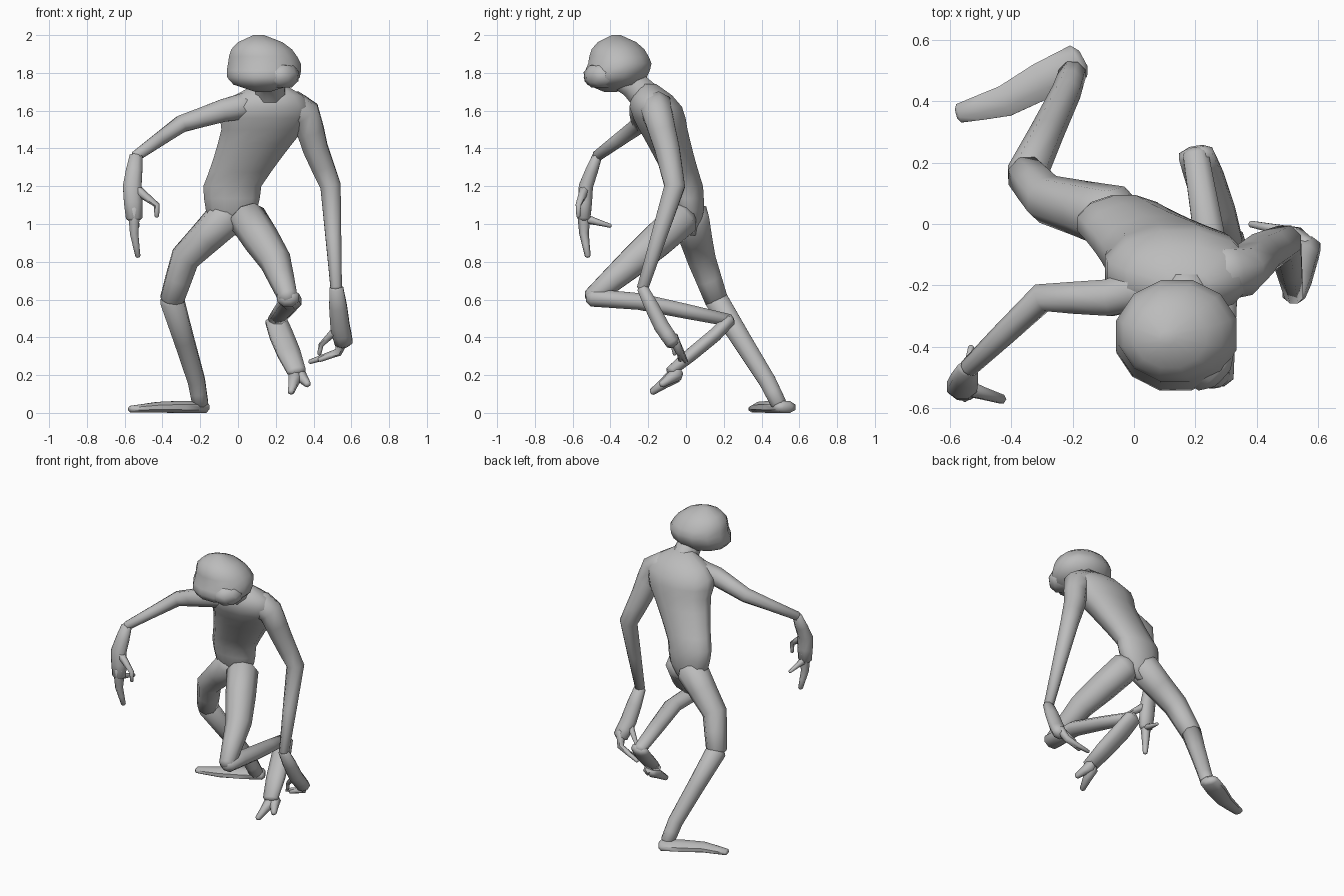
import bpy, bmesh, math
from mathutils import Vector

cube = bpy.data.objects.get("Cube")
if cube:
    bpy.data.objects.remove(cube, do_unlink=True)

# Single skin colour
grey = (0.5, 0.5, 0.5, 1)
skin = bpy.data.materials.new("grey_skin")
skin.use_nodes = True
skin.diffuse_color = grey
skin.node_tree.nodes["Principled BSDF"].inputs["Base Color"].default_value = grey

ACROSS, DEEP, UP = Vector((1, 0, 0)), Vector((0, 1, 0)), Vector((0, 0, 1))


def subdivide(joints, cuts):
    """Split every span between joints into equal pieces."""
    path = []
    for first, second in zip(joints, joints[1:]):
        path += [first.lerp(second, step / cuts) for step in range(cuts)]
    return path + [joints[-1]]


def distances(path):
    """Fraction of the total length reached at each point of the path."""
    reached = [0]
    for first, second in zip(path, path[1:]):
        reached.append(reached[-1] + (second - first).length)
    return [length / reached[-1] for length in reached]


def direction(path, index):
    """Average direction of the spans that meet at a point."""
    before, here = path[max(index - 1, 0)], path[index]
    after = path[min(index + 1, len(path) - 1)]
    return ((here - before).normalized() + (after - here).normalized()).normalized()


def tube(name, joints, start, end, flat=1, bulge=0, ease=0.7,
         side=ACROSS, axis=None, rounded=False, cuts=2, sides=8):
    """Elliptical limb through joints, tapering from the start to the end radius."""
    path = subdivide([Vector(joint) for joint in joints], cuts)
    if not rounded:
        # Domed ends close the joints between limbs
        path.insert(0, path[0] - direction(path, 0) * start / 2)
        path.append(path[-1] + direction(path, len(path) - 1) * end / 2)
    bm = bmesh.new()
    loops = []
    for index, t in enumerate(distances(path)):
        along = axis or direction(path, index)
        wide = (side - along * side.dot(along)).normalized()
        thick = along.cross(wide)
        arch = max(math.sin(math.pi * t), 0)
        radius = (start + (end - start) * t ** ease) * (1 + bulge * arch)
        if rounded:
            radius *= max(0.25, min(1, 1.4 * math.sqrt(arch)))
        elif index in (0, len(path) - 1):
            radius /= 2
        loop = []
        for corner in range(sides):
            angle = math.tau * (corner + 0.5) / sides
            point = (path[index] + wide * radius * flat * math.cos(angle)
                     + thick * radius * math.sin(angle))
            point.z = max(point.z, 0)
            loop.append(bm.verts.new(point))
        loops.append(loop)
    for low, high in zip(loops, loops[1:]):
        for corner in range(sides):
            following = (corner + 1) % sides
            bm.faces.new((low[corner], low[following], high[following], high[corner]))
    bm.faces.new(loops[0])
    bm.faces.new(loops[-1])
    bmesh.ops.recalc_face_normals(bm, faces=bm.faces)
    mesh = bpy.data.meshes.new(name)
    bm.to_mesh(mesh)
    bm.free()
    mesh.materials.append(skin)
    part = bpy.data.objects.new(name, mesh)
    bpy.context.collection.objects.link(part)
    bpy.ops.object.select_all(action='DESELECT')
    part.select_set(True)
    bpy.context.view_layer.objects.active = part
    bpy.ops.object.shade_smooth_by_angle(angle=math.radians(60))


def digit(name, joints, start, side=ACROSS):
    """Finger or toe narrowing to a blunt tip."""
    tube(name, joints, start, start / 3, side=side, sides=6)


# Torso leaning forward, widening towards the shoulders
nape = Vector((.17, -.2, 1.74))
tube("torso", [(-.04, .03, .94), (-.03, 0, 1.2), (.13, -.12, 1.5), nape],
     start=.085, end=.18, flat=1.7, ease=2, axis=UP, rounded=True, cuts=4, sides=12)

# Neck, head and the snout turned to the left
face = Vector((.16, -.38, 1.8))
tube("neck", [nape - UP * .08, nape - DEEP * .08, face], start=.1, end=.07)
tube("head", [(.13, -.4, 1.7), (.14, -.35, 1.85), (.11, -.37, 2)],
     start=.145, end=.1, flat=1.15, bulge=.3, ease=2, axis=UP, rounded=True, cuts=4, sides=12)
tube("snout", [face, (.265, -.48, 1.78)], start=.1, end=.06, flat=1.4, side=ACROSS + DEEP)

# Right arm reaching out, hand hanging from the wrist
wrist = Vector((-.54, -.47, 1.36))
palm = Vector((-.56, -.53, 1.2))
knuckles = Vector((-.55, -.54, 1.03))
tube("right_arm", [(.06, -.2, 1.63), (-.08, -.24, 1.6), (-.3, -.24, 1.53), wrist],
     start=.09, end=.03, ease=.6, side=DEEP)
tube("right_hand", [wrist, palm, knuckles], start=.026, end=.035, flat=1.3, bulge=.3)
digit("right_long_finger", [knuckles + UP * .05, knuckles - UP * .08, (-.53, -.52, .83)], .045)
digit("right_thumb", [knuckles, (-.53, -.4, .99)], .03)
hook = Vector((-.43, -.57, 1.1))
digit("right_hooked_finger", [palm, hook, hook - UP * .06], .035, side=DEEP)

# Left arm hanging, fingers curled inward
wrist = Vector((.52, -.23, .66))
palm = Vector((.54, -.13, .46))
knuckles = Vector((.56, -.07, .37))
tube("left_arm", [(.28, -.16, 1.62), (.36, -.15, 1.58), (.41, -.1, 1.4), (.49, -.06, 1.2), wrist],
     start=.1, end=.032)
tube("left_hand", [wrist, palm, knuckles], start=.03, end=.04, flat=1.25, bulge=.2)
for label, tip in (("long", (.38, 0, .27)), ("short", (.43, -.03, .28))):
    digit(f"left_{label}_finger", [knuckles + UP * .03, (.53, -.03, .32), tip], .035, side=DEEP)
digit("left_thumb", [palm, (.44, -.07, .36), (.43, -.06, .31)], .03, side=DEEP)

# Right leg standing, stretched backward
knee = Vector((-.35, .16, .6))
ankle = Vector((-.22, .43, .17))
tube("right_thigh", [(-.06, .02, 1.04), (-.28, .08, .82), knee], start=.115, end=.065)
tube("right_shin", [knee, ankle, (-.2, .49, .05)], start=.07, end=.045)
tube("right_foot", [(-.18, .53, .03), (-.42, .4, .03), (-.57, .36, .02)],
     start=.035, end=.018, flat=1.8, bulge=.4, side=DEEP)

# Left leg lifted, shin folded back and foot dropping
knee = Vector((.265, -.5, .61))
ankle = Vector((.2, .23, .49))
tube("left_thigh", [(.05, -.02, 1.03), (.2, -.28, .8), knee], start=.105, end=.05, bulge=.25)
tube("left_shin", [knee, (.28, -.25, .59), ankle], start=.052, end=.035, flat=1.25, bulge=.1)
ball = Vector((.31, -.08, .22))
tube("left_foot", [ankle, (.23, .15, .41), ball], start=.035, end=.03, flat=1.7, bulge=.25)
for label, tip in (("inner", (.28, -.18, .11)), ("outer", (.37, -.13, .15))):
    digit(f"left_{label}_toe", [ball.lerp(Vector(tip), .2) + DEEP * .04, tip], .05)
